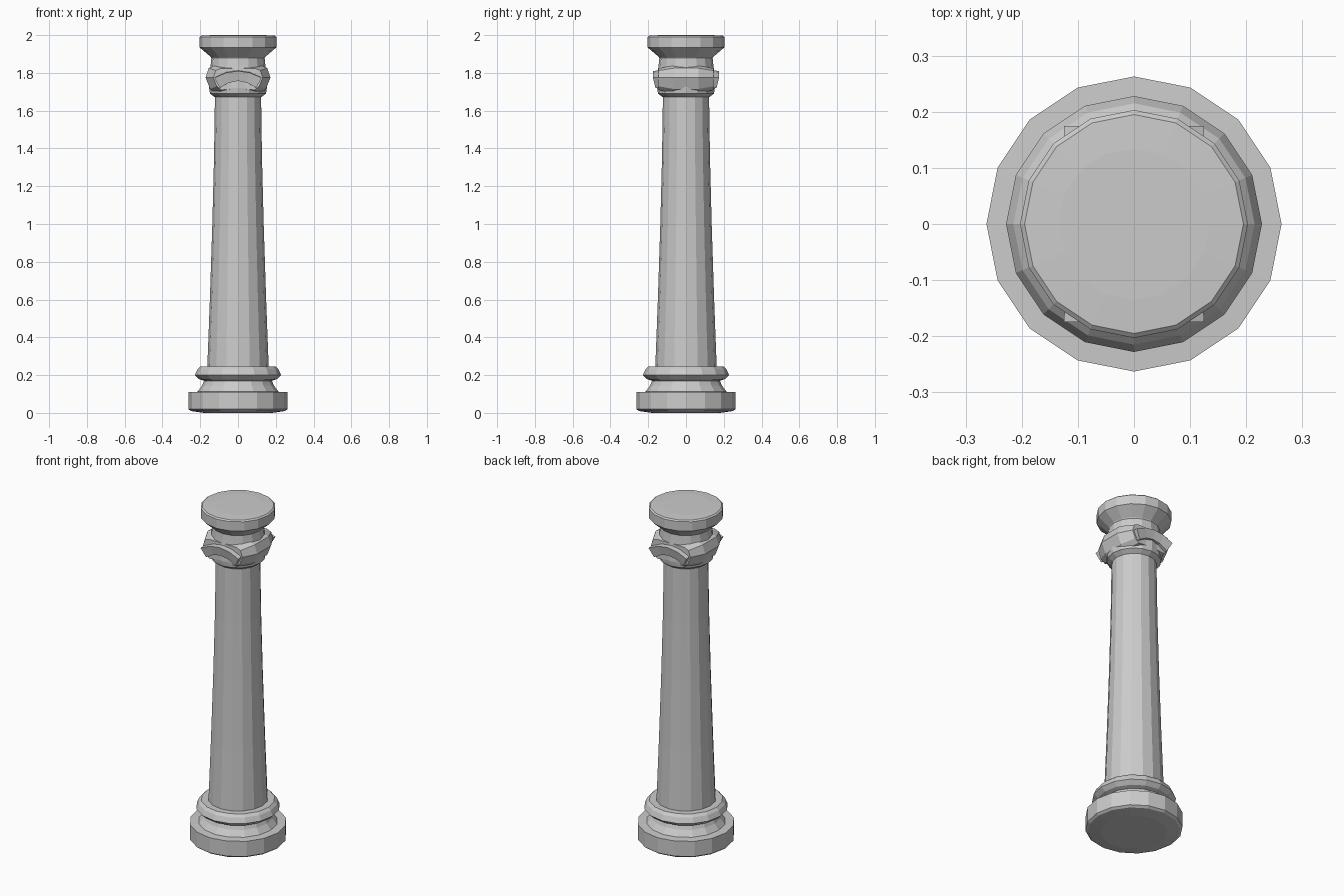
import bpy, bmesh, math

if "Cube" in bpy.data.objects:
    bpy.data.objects.remove(bpy.data.objects["Cube"])

SIDES = 16


def make(name, verts, faces):
    mesh = bpy.data.meshes.new(name)
    mesh.from_pydata(verts, [], faces)
    bm = bmesh.new()
    bm.from_mesh(mesh)
    bmesh.ops.recalc_face_normals(bm, faces=bm.faces)
    bm.to_mesh(mesh)
    bm.free()
    obj = bpy.data.objects.new(name, mesh)
    bpy.context.collection.objects.link(obj)
    return obj


def loft(name, rings, closed=True):
    """Join equal-length rings of points with quads and cap both ends."""
    n = len(rings[0])
    verts = [p for r in rings for p in r]
    faces = [(k * n + i, k * n + (i + 1) % n, (k + 1) * n + (i + 1) % n, (k + 1) * n + i)
             for k in range(len(rings) - 1) for i in range(n)]
    faces += [tuple(range(n)), tuple(range(len(verts) - n, len(verts)))]
    return make(name, verts, faces)


def turned(name, profile):
    """Faceted solid of revolution from (radius, z) points."""
    ang = [2 * math.pi * i / SIDES for i in range(SIDES)]
    return loft(name, [[(r * math.cos(a), r * math.sin(a), z) for a in ang] for r, z in profile])


# Stepped round foot
turned("base", [(0.18, 0), (0.25, 0.01), (0.263, 0.02), (0.263, 0.11), (0.215, 0.112),
                (0.19, 0.145), (0.18, 0.17), (0.205, 0.178), (0.228, 0.2),
                (0.215, 0.23), (0.2, 0.245), (0.15, 0.245)])

# Tapering shaft
turned("shaft", [(0.163, 0.23), (0.149, 0.6), (0.136, 1.0), (0.127, 1.35), (0.122, 1.69)])

# Collar and neck under the cap
turned("collar", [(0.118, 1.668), (0.148, 1.69), (0.153, 1.72), (0.15, 1.80),
                  (0.145, 1.84), (0.14, 1.89)])

# Flared round cap
turned("cap", [(0.135, 1.87), (0.145, 1.885), (0.203, 1.935), (0.203, 1.99),
               (0.195, 1.997), (0.135, 2.0)])

# Side scrolls: faceted bolsters running front to back
section = [(0.0, 1.84), (0.12, 1.84), (0.155, 1.825), (0.172, 1.775),
           (0.148, 1.715), (0.115, 1.69), (0.0, 1.70)]
for side, s in (("left", -1), ("right", 1)):
    rings = []
    for y, k in ((-0.145, 0.76), (-0.065, 1), (0.065, 1), (0.145, 0.76)):
        rings.append([(s * x * k, y, 1.772 + (z - 1.772) * k) for x, z in section])
    loft(side + "_scroll", rings)

# Arched bands across front and back
for face, s in (("front", -1), ("back", 1)):
    rings = []
    for t in (-1, -0.5, 0, 0.5, 1):
        drop = 0.036 * t * t
        rings.append([(0.095 * t, s * 0.12, 1.757 - drop),
                      (0.097 * t, s * 0.162, 1.757 - drop),
                      (0.125 * t, s * 0.175, 1.81 - drop),
                      (0.122 * t, s * 0.12, 1.815 - drop)])
    loft(face + "_band", rings)
